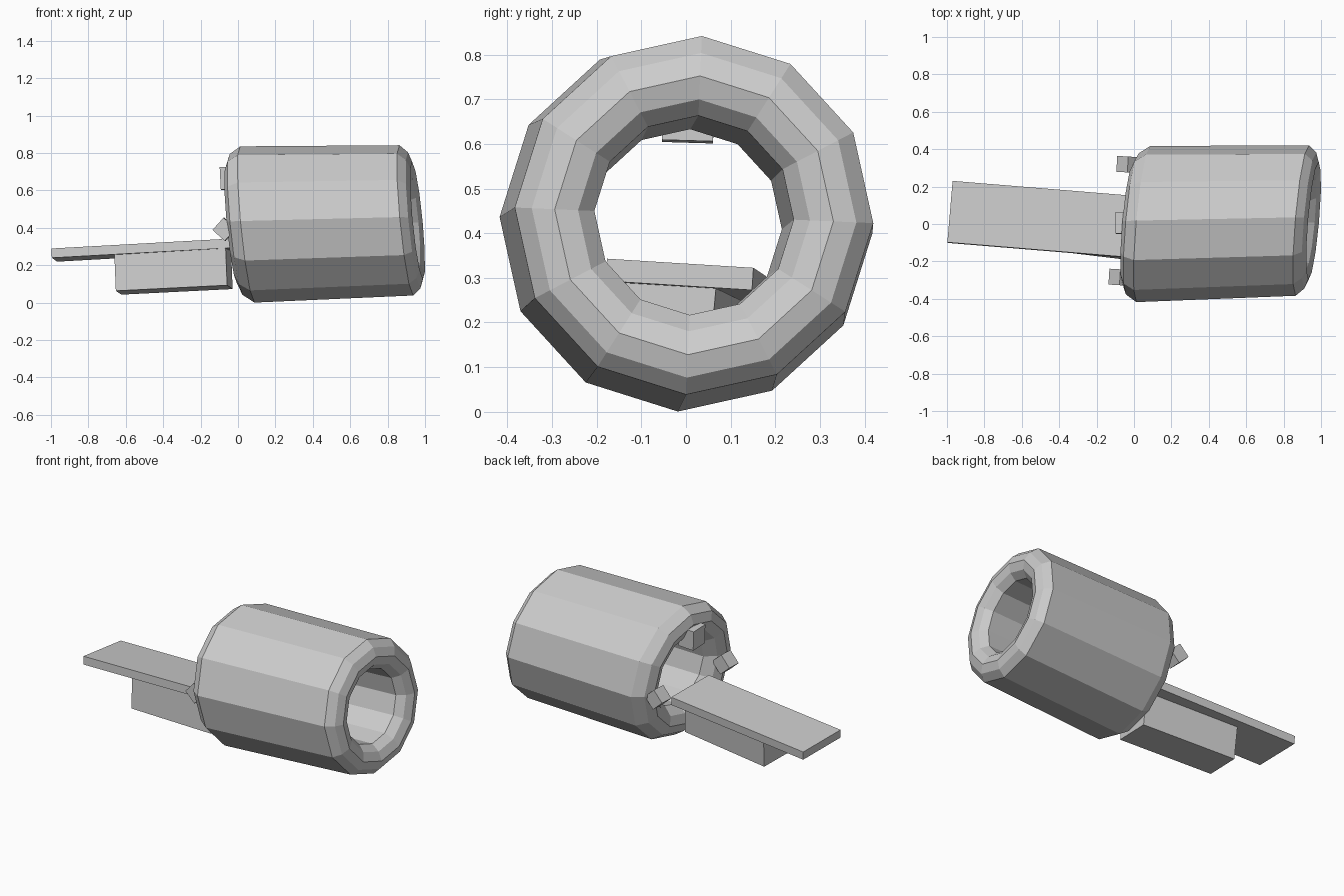
import bpy, bmesh
from math import cos, sin, pi, radians
from mathutils import Matrix, Vector, Euler

if "Cube" in bpy.data.objects:
    bpy.data.objects.remove(bpy.data.objects["Cube"])

SIDES = 12
PHASE = radians(-2.5)


def finish(bm, name):
    bmesh.ops.recalc_face_normals(bm, faces=bm.faces)
    me = bpy.data.meshes.new(name)
    bm.to_mesh(me)
    bm.free()
    ob = bpy.data.objects.new(name, me)
    bpy.context.collection.objects.link(ob)
    return ob


def box(name, center, size, rot):
    bm = bmesh.new()
    m = Matrix.LocRotScale(Vector(center), Euler(rot), Vector(size))
    bmesh.ops.create_cube(bm, size=1, matrix=m)
    return finish(bm, name)


# Hollow barrel: a closed wall profile lathed around x, with slanted ends
# each end: (axis x, axis y, axis z), then (radius, offset along x)
left = ((0.05, 0.0, 0.418),
        [(0.215, 0), (0.262, -0.06), (0.32, -0.083), (0.377, -0.06), (0.418, 0)])
right = ((0.90, 0.018, 0.44),
         [(0.402, 0), (0.364, 0.042), (0.3125, 0.06), (0.26, 0.042), (0.2235, 0)])

bm = bmesh.new()
rings = []
for (cx, cy, cz), profile in (left, right):
    for r, dx in profile:
        ring = []
        for i in range(SIDES):
            a = PHASE + 2 * pi * i / SIDES
            y, z = r * cos(a), r * sin(a)
            ring.append(bm.verts.new((cx + dx + 0.085 * y - 0.095 * z, cy + y, cz + z)))
        rings.append(ring)
for k, a in enumerate(rings):
    b = rings[(k + 1) % len(rings)]
    for i in range(SIDES):
        j = (i + 1) % SIDES
        bm.faces.new((a[i], a[j], b[j], b[i]))
finish(bm, "barrel")

# Flat tail plate and the block beneath it
box("tail_plate", (-0.50, 0.025, 0.281), (0.97, 0.33, 0.05), (-0.062, -0.055, -0.082))
box("tail_block", (-0.345, -0.025, 0.17), (0.60, 0.24, 0.205), (-0.085, -0.05, -0.12))

# Three small lugs around the rear opening
box("lug_top", (-0.045, 0.005, 0.665), (0.10, 0.115, 0.12), (-0.03, -0.05, 0.0))
for side, c in (("front", (-0.072, -0.285, 0.392)), ("back", (-0.03, 0.318, 0.392))):
    box("lug_" + side, c, (0.088, 0.085, 0.088), (0, radians(42), -0.06))
